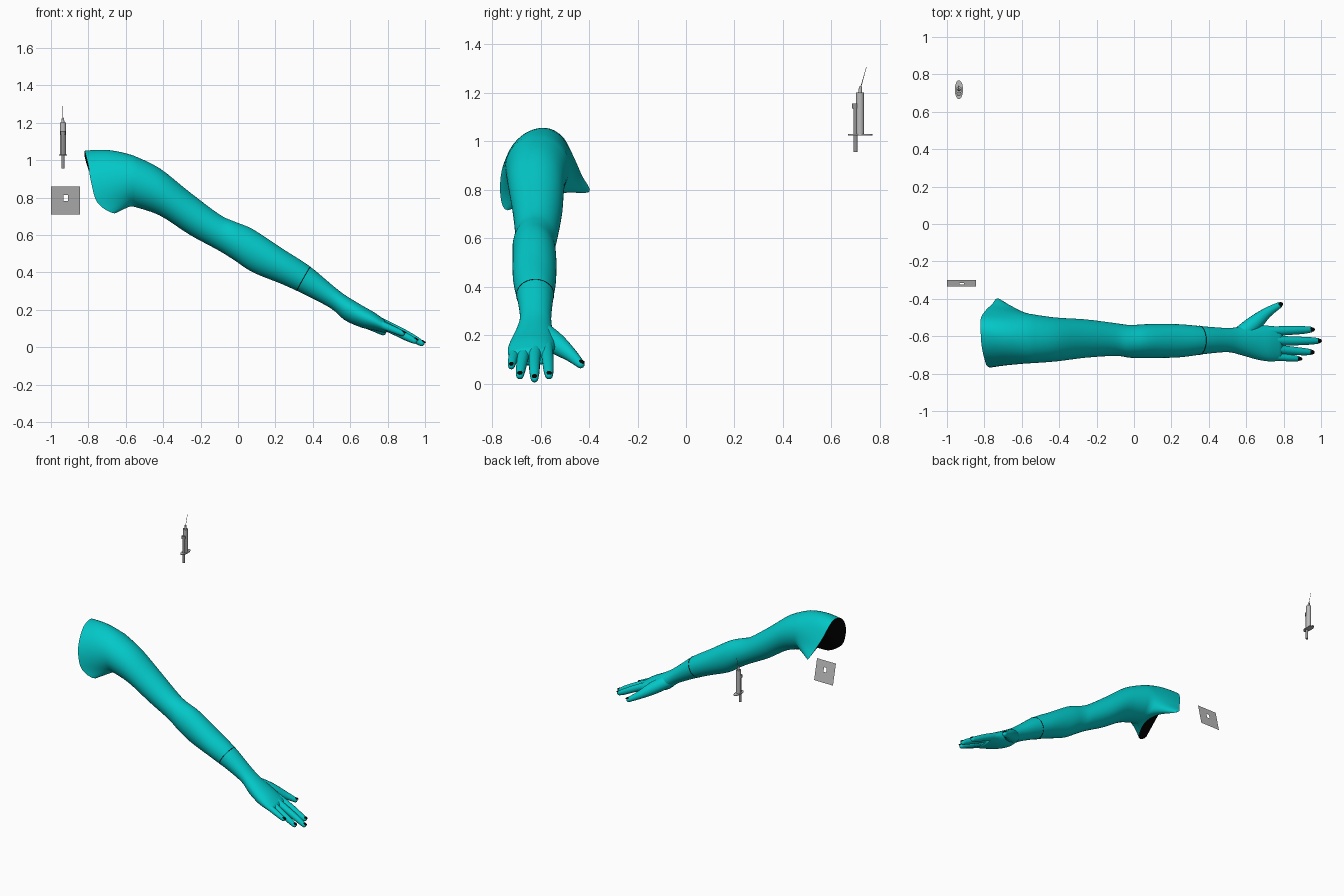
import bpy, bmesh, math
from mathutils import Vector, Matrix

cube = bpy.data.objects.get("Cube")
if cube:
    bpy.data.objects.remove(cube, do_unlink=True)


def material(name, r, g, b):
    m = bpy.data.materials.new(name)
    m.use_nodes = True
    m.diffuse_color = (r, g, b, 1)
    node = next(n for n in m.node_tree.nodes if n.type == 'BSDF_PRINCIPLED')
    node.inputs["Base Color"].default_value = (r, g, b, 1)
    return m


TEAL = material("teal", 0.001, 0.58, 0.58)
BLACK = material("black", 0.001, 0.001, 0.001)
GREY = material("light_grey", 0.5, 0.5, 0.5)
DARK = material("mid_grey", 0.3, 0.3, 0.3)


def finish(name, bm, mat, smooth=True):
    bmesh.ops.recalc_face_normals(bm, faces=bm.faces)
    me = bpy.data.meshes.new(name)
    bm.to_mesh(me)
    bm.free()
    me.materials.append(mat)
    ob = bpy.data.objects.new(name, me)
    bpy.context.collection.objects.link(ob)
    if smooth:
        bpy.ops.object.select_all(action='DESELECT')
        ob.select_set(True)
        bpy.context.view_layer.objects.active = ob
        bpy.ops.object.shade_smooth_by_angle(angle=math.radians(50))
    return ob


def loft(name, rings, mat, start=True, end=True):
    bm = bmesh.new()
    rows = [[bm.verts.new(p) for p in ring] for ring in rings]
    n = len(rows[0])
    for a, b in zip(rows, rows[1:]):
        for i in range(n):
            j = (i + 1) % n
            bm.faces.new((a[i], a[j], b[j], b[i]))
    if start:
        bm.faces.new(rows[0])
    if end:
        bm.faces.new(rows[-1])
    return finish(name, bm, mat)


def spline(pts, u, closed=False):
    """Catmull-Rom through tuples of any length; u counts in points."""
    n = len(pts)
    i = int(u) if closed else min(int(u), n - 2)
    f = u - i
    pick = lambda k: pts[k % n] if closed else pts[max(0, min(n - 1, k))]
    out = []
    for a, b, c, d in zip(pick(i - 1), pick(i), pick(i + 1), pick(i + 2)):
        out.append(0.5 * (2 * b + (c - a) * f + (2 * a - 5 * b + 4 * c - d) * f * f
                          + (3 * b - a - 3 * c + d) * f ** 3))
    return out


N = 48
ANGLES = [2 * math.pi * i / N for i in range(N)]

# Arm sections: x, top z, bottom z, front y, back y
ARM = [(-.56, 1.025, .752, -.745, -.48), (-.42, .957, .705, -.735, -.50),
       (-.26, .83, .602, -.715, -.51), (-.1, .71, .515, -.705, -.53),
       (-.02, .672, .465, -.715, -.54), (.08, .63, .40, -.716, -.535),
       (.24, .525, .335, -.713, -.536), (.38, .435, .27, -.695, -.548),
       (.5, .335, .205, -.685, -.556), (.57, .28, .145, -.70, -.55),
       (.66, .225, .105, -.725, -.54), (.73, .185, .09, -.735, -.545),
       (.785, .145, .075, -.73, -.55)]


def on_arm(u, t, grow=1.0):
    x, top, bot, front, back = spline(ARM, u)
    return Vector((x, (front + back) / 2 + grow * (back - front) / 2 * math.cos(t),
                   (top + bot) / 2 + grow * (top - bot) / 2 * math.sin(t)))


# Flared shoulder opening, counted from the back over the top to the front
OPENING = [(-.76, -.43, .86), (-.80, -.47, .95), (-.82, -.51, 1.02), (-.82, -.57, 1.05),
           (-.815, -.65, 1.03), (-.80, -.72, .97), (-.785, -.76, .88), (-.75, -.765, .77),
           (-.66, -.735, .715), (-.62, -.64, .765), (-.64, -.52, .79), (-.72, -.40, .79)]
edge = [Vector(spline(OPENING, 12 * i / N, True)) for i in range(N)]
rings = []
for k in range(8):
    f = k / 8
    ring = []
    for p, t in zip(edge, ANGLES):
        q = p.lerp(on_arm(0, t), f)
        q.z += 0.016 * math.sin(math.pi * f) * max(0, math.sin(t))
        ring.append(q)
    rings.append(ring)
steps = 4 * (len(ARM) - 1)
rings += [[on_arm(k / 4, t) for t in ANGLES] for k in range(steps + 1)]
last = len(ARM) - 1
for s in (0.85, 0.6):
    rings.append([on_arm(last, t, s) + Vector((0.03 * (1 - s), 0, -0.02 * (1 - s)))
                  for t in ANGLES])
loft("arm", rings, TEAL, start=False)

# Dark inside of the shoulder
bm = bmesh.new()
hub = bm.verts.new((-.74, -.6, .9))
rim = [bm.verts.new(p) for p in edge]
for i in range(N):
    bm.faces.new((hub, rim[i], rim[(i + 1) % N]))
finish("shoulder_opening", bm, BLACK, smooth=False)

# Thin seam round the forearm
path = [on_arm(6.78 + 0.27 * math.sin(t), t) for t in ANGLES]
centre = sum(path, Vector()) / N
rings = []
for i, p in enumerate(path):
    out = (p - centre).normalized()
    along = (path[(i + 1) % N] - path[i - 1]).normalized().cross(out)
    rings.append([p + 0.0016 * (out * math.cos(a) + along * math.sin(a))
                  for a in ANGLES[::8]])
rings.append(rings[0])
loft("forearm_seam", rings, BLACK, False, False)


def digit(name, pts):
    """Tapered finger through (x, y, z, radius) points with a round tip and a nail."""
    count = 4 * (len(pts) - 1)
    line = [spline(pts, k / 4) for k in range(count + 1)]
    d = (Vector(line[-1][:3]) - Vector(line[-3][:3])).normalized()
    tip, r = Vector(line[-1][:3]), line[-1][3]
    for s in (0.4, 0.7, 0.9, 0.99):
        line.append([*(tip + d * r * s), r * math.sqrt(1 - s * s)])
    rings = []
    for k, (x, y, z, rad) in enumerate(line):
        a = Vector(line[max(k - 1, 0)][:3])
        b = Vector(line[min(k + 1, len(line) - 1)][:3])
        t = (b - a).normalized()
        side = Vector((0, 0, 1)).cross(t).normalized()
        up = t.cross(side)
        rings.append([Vector((x, y, z)) + rad * (side * math.cos(a) + up * math.sin(a))
                      for a in ANGLES[::3]])
    loft(name, rings, TEAL)
    side = Vector((0, 0, 1)).cross(d).normalized()
    up = d.cross(side)
    frame = Matrix((d, side, up)).transposed().to_4x4()
    bm = bmesh.new()
    bmesh.ops.create_uvsphere(bm, u_segments=16, v_segments=8, radius=1)
    bmesh.ops.scale(bm, vec=(0.015, 0.7 * r, 0.0045), verts=bm.verts)
    bmesh.ops.transform(bm, verts=bm.verts,
                        matrix=Matrix.Translation(tip + up * r * 0.86 + d * 0.004) @ frame)
    finish(name + "_nail", bm, BLACK)


digit("index_finger", [(.70, -.575, .155, .027), (.82, -.57, .098, .024),
                       (.90, -.567, .056, .021), (.944, -.565, .034, .016)])
digit("middle_finger", [(.70, -.62, .16, .027), (.84, -.625, .096, .024),
                        (.93, -.625, .05, .021), (.981, -.625, .021, .016)])
digit("ring_finger", [(.70, -.665, .155, .027), (.82, -.675, .096, .023),
                      (.90, -.682, .056, .02), (.943, -.685, .034, .016)])
digit("little_finger", [(.68, -.70, .15, .024), (.77, -.71, .118, .021),
                        (.84, -.717, .09, .018), (.878, -.72, .073, .014)])
digit("thumb", [(.56, -.60, .215, .045), (.64, -.535, .165, .043),
                (.71, -.475, .118, .028), (.775, -.435, .08, .017)])

# Tilted square plate with a slot
bm = bmesh.new()
xs, zs = (-1, -.932, -.91, -.845), (.71, .782, .814, .86)
grid = [[bm.verts.new((x, -.30 - (z - .71) * .233, z)) for x in xs] for z in zs]
for r in range(3):
    for c in range(3):
        if (r, c) != (1, 1):
            bm.faces.new((grid[r][c], grid[r][c + 1], grid[r + 1][c + 1], grid[r + 1][c]))
finish("slotted_plate", bm, GREY, smooth=False)


# Syringe
def rod(name, a, b, r1, r2, mat, stretch=1.0):
    a, b = Vector(a), Vector(b)
    bm = bmesh.new()
    bmesh.ops.create_cone(bm, cap_ends=True, segments=24, radius1=r1, radius2=r2,
                          depth=(b - a).length)
    bmesh.ops.scale(bm, vec=(1, stretch, 1), verts=bm.verts)
    turn = Vector((0, 0, 1)).rotation_difference(b - a).to_matrix().to_4x4()
    bmesh.ops.transform(bm, verts=bm.verts, matrix=Matrix.Translation((a + b) / 2) @ turn)
    finish(name, bm, mat)


SX = -.936
rod("syringe_barrel", (SX, .718, 1.028), (SX, .718, 1.2), .017, .017, GREY)
rod("syringe_nozzle", (SX, .718, 1.2), (SX, .72, 1.226), .008, .006, GREY)
rod("syringe_needle", (SX, .72, 1.22), (SX, .744, 1.305), .0018, .0008, DARK)
rod("syringe_flange", (SX, .718, 1.024), (SX, .718, 1.029), .022, .022, GREY, 2.3)
rod("syringe_plunger", (SX, .699, .955), (SX, .699, 1.135), .009, .009, DARK)
rod("syringe_plunger_head", (SX, .697, 1.135), (SX, .697, 1.155), .013, .013, DARK)
